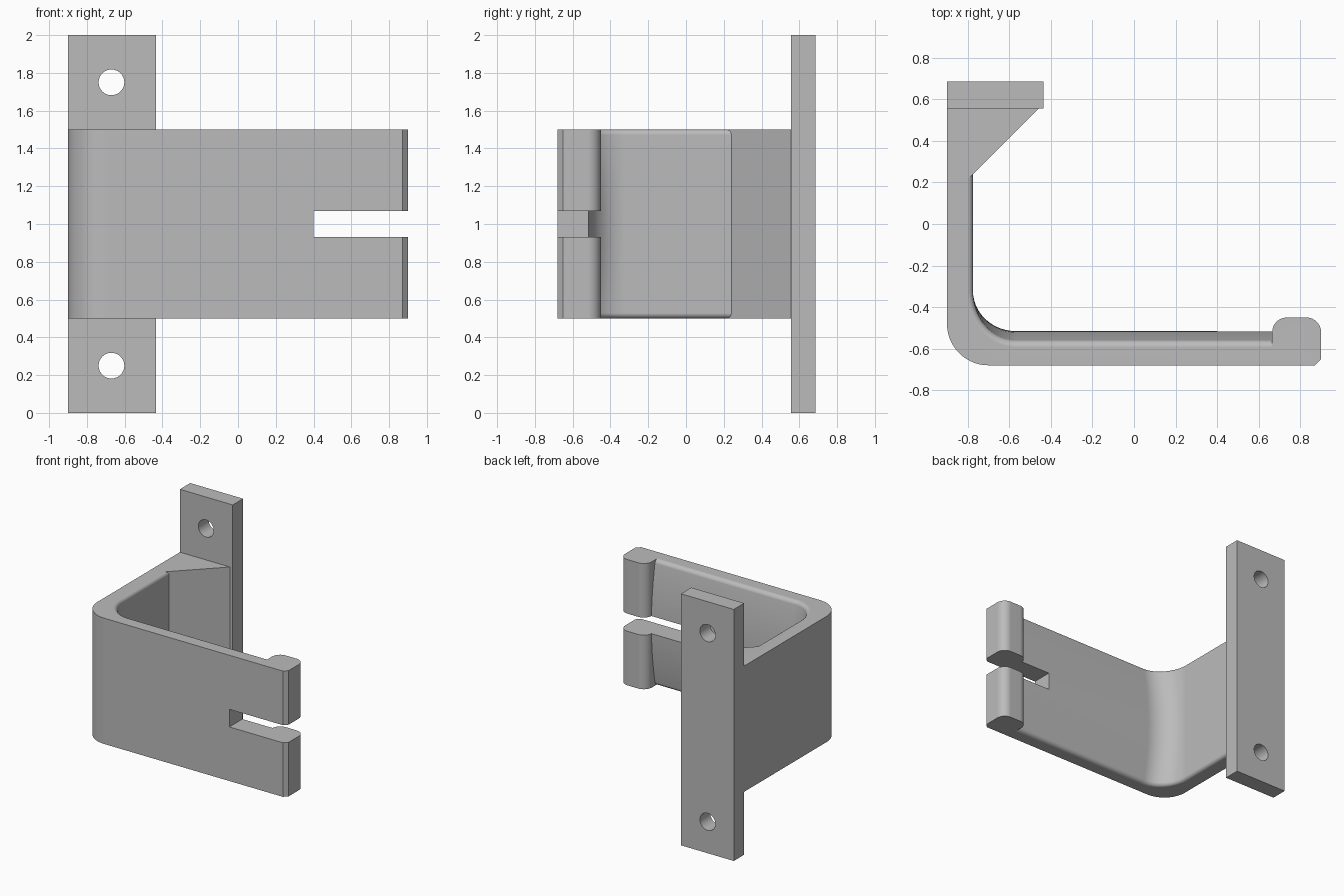
import bpy, bmesh
from math import sin, cos, pi

if "Cube" in bpy.data.objects:
    bpy.data.objects.remove(bpy.data.objects["Cube"])

GREY = 0.5
mat = bpy.data.materials.new("plain grey")
mat.use_nodes = True
mat.diffuse_color = (GREY, GREY, GREY, 1)
mat.node_tree.nodes["Principled BSDF"].inputs["Base Color"].default_value = (GREY, GREY, GREY, 1)


def finish(name, bm):
    bmesh.ops.recalc_face_normals(bm, faces=bm.faces)
    mesh = bpy.data.meshes.new(name)
    bm.to_mesh(mesh)
    bm.free()
    mesh.materials.append(mat)
    obj = bpy.data.objects.new(name, mesh)
    bpy.context.collection.objects.link(obj)
    return obj


def box(name, lo, hi):
    bm = bmesh.new()
    bmesh.ops.create_cube(bm, size=1)
    for v in bm.verts:
        v.co = [l + (c + 0.5) * (h - l) for c, l, h in zip(v.co, lo, hi)]
    return finish(name, bm)


def activate(obj):
    bpy.ops.object.select_all(action='DESELECT')
    obj.select_set(True)
    bpy.context.view_layer.objects.active = obj


def cut(obj, cutter):
    mod = obj.modifiers.new("cut", 'BOOLEAN')
    mod.operation, mod.solver, mod.object = 'DIFFERENCE', 'EXACT', cutter
    activate(obj)
    bpy.ops.object.modifier_apply(modifier=mod.name)
    bpy.data.objects.remove(cutter)


def smooth(obj):
    activate(obj)
    bpy.ops.object.shade_smooth_by_angle(angle=pi / 6)
    mod = obj.modifiers.new("normals", 'WEIGHTED_NORMAL')
    mod.keep_sharp = True


def arc(cx, cy, rx, ry, start, end, n):
    steps = [start + (end - start) * i / n for i in range(n + 1)]
    return [(cx + rx * cos(a), cy + ry * sin(a)) for a in steps]


# Outline of the arm at one height: wall, bend, front, hooked tip, gusset
def outline(inset, crown):
    xi = -0.775 - inset
    yi = -0.515 - crown - inset
    pts = [(-0.9, 0.555)]
    pts += arc(-0.7, -0.48, 0.2, 0.2, pi, 1.5 * pi, 14)
    pts += [(0.87, -0.68), (0.9, -0.65)]
    pts += arc(0.83, -0.52, 0.07, 0.07, 0, pi / 2, 8)
    pts += arc(0.735, -0.52, 0.07, 0.07, pi / 2, pi, 8)
    pts += [(0.665, yi)]
    pts += arc(-0.57, -0.32, -0.57 - xi, -0.32 - yi, 1.5 * pi, pi, 14)
    pts += [(xi, 0.24 - inset), (-0.46, 0.555)]
    return pts


# Arm: outlines stacked in height, inner edges rounded, front wall crowned
R = 0.028
fillet = [(R - R * cos(a), R - R * sin(a)) for a in [i * pi / 12 for i in range(7)]]
lower = [(0.5 + d, s) for d, s in fillet]
middle = [(0.5 + R + (1 - 2 * R) * i / 16, 0) for i in range(1, 16)]
upper = [(1.5 - d, s) for d, s in reversed(fillet)]

bm = bmesh.new()
rings = []
for z, inset in lower + middle + upper:
    crown = 0.05 * ((z - 1) / 0.5) ** 2
    rings.append([bm.verts.new((x, y, z)) for x, y in outline(inset, crown)])
for a, b in zip(rings, rings[1:]):
    for i in range(len(a)):
        j = (i + 1) % len(a)
        bm.faces.new((a[i], a[j], b[j], b[i]))
bm.faces.new(rings[0][::-1])
bm.faces.new(rings[-1])
arm = finish("hooked_arm", bm)

# Slot through the free end
cut(arm, box("slot_cutter", (0.4, -1, 0.93), (1, 0, 1.07)))
smooth(arm)

# Mounting plate with two screw holes
plate = box("mounting_plate", (-0.9, 0.555, 0), (-0.435, 0.685, 2))
for z in (0.25, 1.75):
    bpy.ops.mesh.primitive_cylinder_add(vertices=48, radius=0.068, depth=0.5,
                                        location=(-0.67, 0.62, z), rotation=(pi / 2, 0, 0))
    cut(plate, bpy.context.object)
smooth(plate)
